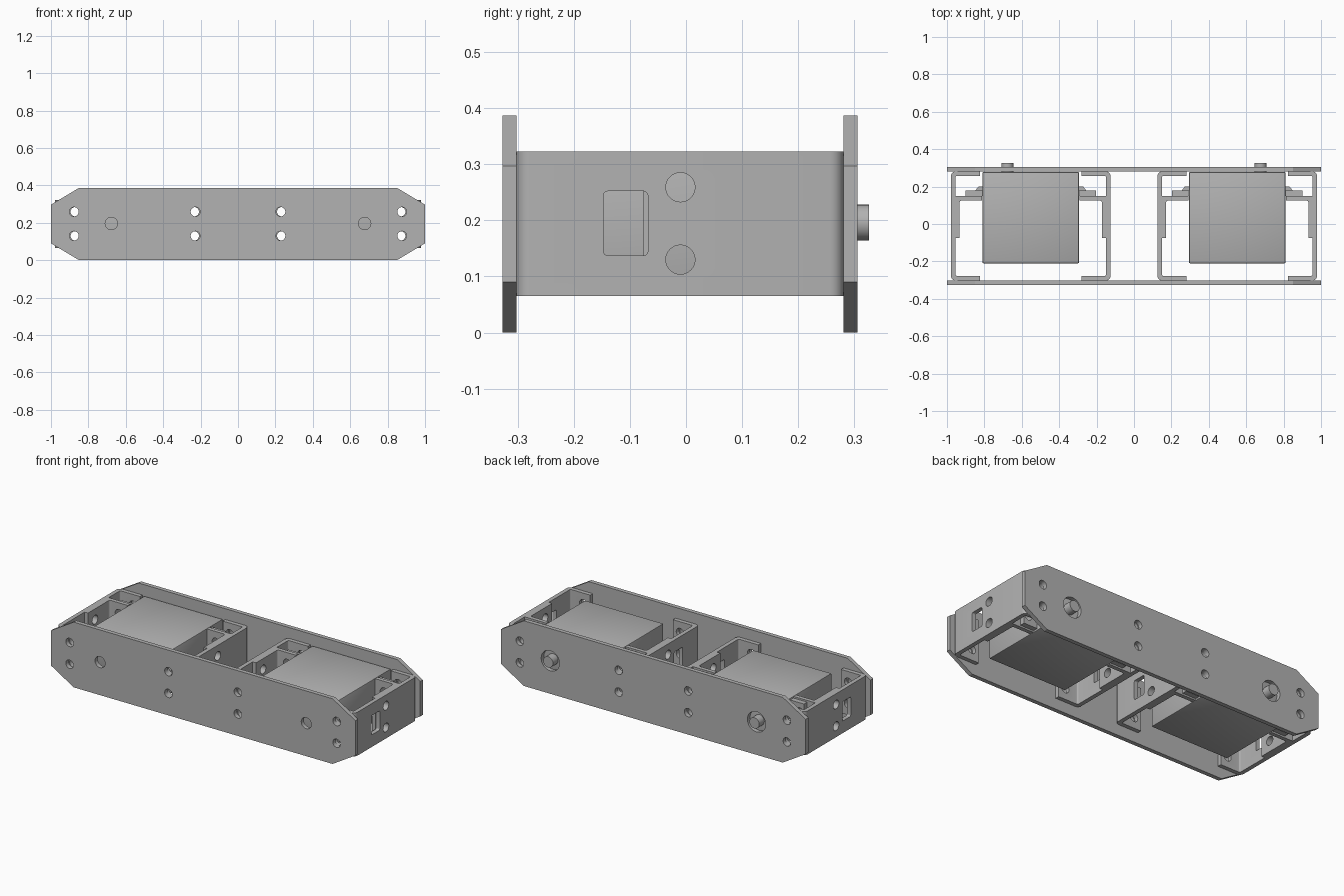
import bpy, bmesh, math
from mathutils import Matrix, Vector

if "Cube" in bpy.data.objects:
    bpy.data.objects.remove(bpy.data.objects["Cube"], do_unlink=True)

GREY = (0.445, 0.445, 0.445, 1)
grey = bpy.data.materials.new("plain grey")
grey.use_nodes = True
grey.diffuse_color = GREY
grey.node_tree.nodes["Principled BSDF"].inputs["Base Color"].default_value = GREY

MID_Z, LOW, HIGH = 0.194, 0.065, 0.323
HOLE_Z = (0.13, 0.259)
SERVO_X, HOLE_OFFSET, SHAFT_OFFSET = 0.552, 0.318, 0.125


def finish(name, bm):
    bmesh.ops.recalc_face_normals(bm, faces=bm.faces)
    mesh = bpy.data.meshes.new(name)
    bm.to_mesh(mesh)
    bm.free()
    mesh.materials.append(grey)
    obj = bpy.data.objects.new(name, mesh)
    bpy.context.collection.objects.link(obj)
    return obj


def rounded(points):
    """Turn (a, b, radius) corners into a flat outline with arcs."""
    out = []
    for i, (a, b, r) in enumerate(points):
        p = Vector((a, b))
        if r == 0:
            out.append(p)
            continue
        start = p + (Vector(points[i - 1][:2]) - p).normalized() * r
        end = p + (Vector(points[(i + 1) % len(points)][:2]) - p).normalized() * r
        centre = start + end - p
        for k in range(7):
            t = k / 6 * math.pi / 2
            out.append(centre + (start - centre) * math.cos(t) + (end - centre) * math.sin(t))
    return out


def prism(bm, outline, lo, hi, place):
    """Extrude an outline; place(a, b, depth) maps it into space."""
    face = bm.faces.new([bm.verts.new(place(a, b, lo)) for a, b in outline])
    shift = Vector(place(0, 0, hi)) - Vector(place(0, 0, lo))
    moved = bmesh.ops.extrude_face_region(bm, geom=[face], use_keep_orig=True)
    bmesh.ops.translate(bm, vec=shift, verts=[v for v in moved["geom"] if isinstance(v, bmesh.types.BMVert)])


def box(bm, lo, hi):
    size = [h - l for l, h in zip(lo, hi)]
    mid = [(h + l) / 2 for l, h in zip(lo, hi)]
    bmesh.ops.create_cube(bm, size=1, matrix=Matrix.Translation(mid) @ Matrix.Diagonal((*size, 1)))


def rod(bm, centre, radius, length, axis):
    turn = Matrix.Rotation(math.pi / 2, 4, "X" if axis == "Y" else "Y")
    bmesh.ops.create_cone(bm, cap_ends=True, segments=32, radius1=radius, radius2=radius,
                          depth=length, matrix=Matrix.Translation(centre) @ turn)


def apply(obj, kind, **settings):
    mod = obj.modifiers.new(kind.title(), kind)
    for key, value in settings.items():
        setattr(mod, key, value)
    bpy.ops.object.select_all(action="DESELECT")
    bpy.context.view_layer.objects.active = obj
    obj.select_set(True)
    bpy.ops.object.modifier_apply(modifier=mod.name)


def cut(obj, bm):
    cutter = finish("cutter", bm)
    cutter.hide_render = True
    apply(obj, "BOOLEAN", operation="DIFFERENCE", solver="EXACT", object=cutter)
    bpy.data.objects.remove(cutter, do_unlink=True)


def smooth(obj):
    bpy.ops.object.select_all(action="DESELECT")
    bpy.context.view_layer.objects.active = obj
    obj.select_set(True)
    bpy.ops.object.shade_smooth_by_angle(angle=math.radians(30))


# Long side plates with clipped corners, screw holes and shaft openings
PLATE = [(-0.85, 0), (0.85, 0), (1, 0.09), (1, 0.297),
         (0.85, 0.387), (-0.85, 0.387), (-1, 0.297), (-1, 0.09)]
for name, front, back, opening in (("front_plate", -0.327, -0.302, 0.033),
                                   ("back_plate", 0.281, 0.306, 0.06)):
    bm = bmesh.new()
    prism(bm, PLATE, front, back, lambda a, b, d: (a, d, b))
    plate = finish(name, bm)
    holes = bmesh.new()
    y = (front + back) / 2
    for side in (-1, 1):
        rod(holes, (side * (SERVO_X + SHAFT_OFFSET), y, MID_Z + 0.002), opening, 0.1, "Y")
        for x in (0.228, 0.877):
            for z in HOLE_Z:
                rod(holes, (side * x, y, z), 0.025, 0.1, "Y")
    cut(plate, holes)
    smooth(plate)

# Channel and inner mount outlines: distance from the motor centre, then depth
CHANNEL = [(0.272, -0.302, 0), (0.427, -0.302, 0.025), (0.427, 0.281, 0.025), (0.272, 0.281, 0),
           (0.272, 0.257, 0), (0.402, 0.257, 0.008), (0.402, -0.278, 0.008), (0.272, -0.278, 0)]
MOUNT = [(0.26, 0.15, 0), (0.403, 0.15, 0), (0.403, -0.076, 0), (0.38, -0.076, 0),
         (0.38, 0.126, 0.012), (0.26, 0.126, 0)]
SLOT = [(-0.147, 0.137, 0.008), (-0.068, 0.137, 0.008), (-0.068, 0.252, 0.008), (-0.147, 0.252, 0.008)]

for side, label in ((-1, "right"), (1, "left")):
    cx = side * SERVO_X

    for direction, where in ((side, "outer"), (-side, "inner")):
        def place(a, b, d):
            return (cx + direction * a, b, d)

        for part, outline in (("channel", CHANNEL), ("mount", MOUNT)):
            bm = bmesh.new()
            prism(bm, rounded(outline), LOW, HIGH, place)
            obj = finish(f"{label}_{where}_{part}", bm)
            holes = bmesh.new()
            for z in HOLE_Z:
                # Screw holes through the flanges and through the wall
                rod(holes, (cx + direction * HOLE_OFFSET, 0, z), 0.025, 0.8, "Y")
                rod(holes, (cx + direction * 0.4, -0.01, z), 0.026, 0.08, "X")
            cut(obj, holes)
            if part == "channel":
                slot = bmesh.new()
                prism(slot, rounded(SLOT), 0.39, 0.44, lambda a, b, d: (cx + direction * d, a, b))
                cut(obj, slot)
            smooth(obj)

    # Motor body
    bm = bmesh.new()
    box(bm, (cx - 0.258, -0.21, LOW), (cx + 0.258, 0.278, HIGH))
    body = finish(f"{label}_motor_body", bm)
    apply(body, "BEVEL", width=0.006, segments=2)
    smooth(body)

    # Mounting ears with screw holes, each with a small rib
    for direction, where in ((side, "outer"), (-side, "inner")):
        bm = bmesh.new()
        ends = sorted((cx + direction * 0.25, cx + direction * 0.348))
        box(bm, (ends[0], 0.15, LOW + 0.01), (ends[1], 0.18, HIGH - 0.01))
        ear = finish(f"{label}_{where}_motor_ear", bm)
        holes = bmesh.new()
        for z in HOLE_Z:
            rod(holes, (cx + direction * HOLE_OFFSET, 0.165, z), 0.025, 0.1, "Y")
        cut(ear, holes)
        smooth(ear)
        bm = bmesh.new()
        prism(bm, [(0.25, 0.175), (0.3, 0.175), (0.28, 0.2), (0.25, 0.2)], MID_Z - 0.01, MID_Z + 0.01,
              lambda a, b, d: (cx + direction * a, b, d))
        finish(f"{label}_{where}_ear_rib", bm)

    # Output shaft
    bm = bmesh.new()
    rod(bm, (cx + side * SHAFT_OFFSET, 0.298, MID_Z + 0.002), 0.032, 0.056, "Y")
    smooth(finish(f"{label}_motor_shaft", bm))
